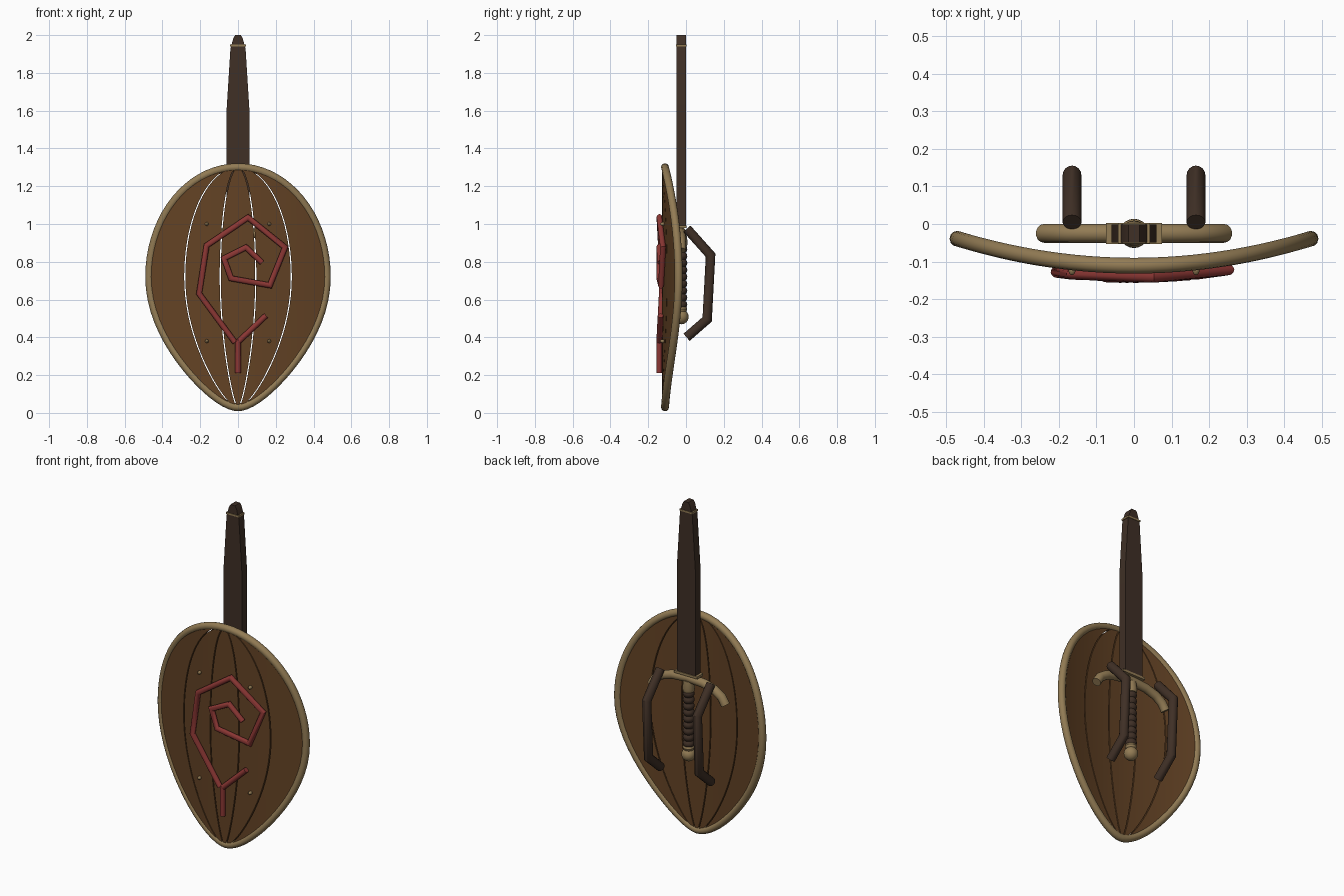
import bpy, bmesh, math
from mathutils import Vector

if "Cube" in bpy.data.objects:
    bpy.data.objects.remove(bpy.data.objects["Cube"])


def material(name, color):
    m = bpy.data.materials.new(name)
    m.diffuse_color = (*color, 1)
    m.use_nodes = True
    m.node_tree.nodes["Principled BSDF"].inputs["Base Color"].default_value = m.diffuse_color
    return m


WOOD = material("brown_wood", (0.125, 0.055, 0.018))
BRASS = material("tan_brass", (0.29, 0.20, 0.09))
RED = material("red_paint", (0.26, 0.038, 0.034))
LEATHER = material("dark_leather", (0.05, 0.029, 0.019))


def finish(bm, name, mat, angle=40):
    bmesh.ops.recalc_face_normals(bm, faces=bm.faces)
    mesh = bpy.data.meshes.new(name)
    bm.to_mesh(mesh)
    bm.free()
    mesh.materials.append(mat)
    ob = bpy.data.objects.new(name, mesh)
    bpy.context.collection.objects.link(ob)
    bpy.ops.object.select_all(action='DESELECT')
    ob.select_set(True)
    bpy.context.view_layer.objects.active = ob
    bpy.ops.object.shade_smooth_by_angle(angle=math.radians(angle))
    return ob


def sweep(name, path, r, ref, mat, sides=12, closed=False):
    """Round tube with mitred corners along a nearly planar path."""
    pts = [Vector(p) for p in path]
    ref, n = Vector(ref).normalized(), len(pts)
    bm, rings = bmesh.new(), []
    for i, p in enumerate(pts):
        before = pts[i - 1] if i or closed else None
        after = pts[(i + 1) % n] if i < n - 1 or closed else None
        d0 = (p - before).normalized() if before else (after - p).normalized()
        d1 = (after - p).normalized() if after else d0
        t = (d0 + d1).normalized()
        side = t.cross(ref).normalized()
        up = side.cross(t)
        miter = 1 / max(0.5, t.dot(d0))
        ring = []
        for k in range(sides):
            a = 2 * math.pi * k / sides
            ring.append(bm.verts.new(p + r * (math.cos(a) * up + math.sin(a) * miter * side)))
        rings.append(ring)
    for i in range(n if closed else n - 1):
        a, b = rings[i], rings[(i + 1) % n]
        for k in range(sides):
            j = (k + 1) % sides
            bm.faces.new((a[k], a[j], b[j], b[k]))
    if not closed:
        bm.faces.new(rings[0])
        bm.faces.new(rings[-1])
    return finish(bm, name, mat)


def lathe(name, profile, center, mat, sides=20):
    """Revolve (radius, z) pairs about a vertical axis."""
    bm = bmesh.new()
    rings = [[bm.verts.new((center[0] + r * math.cos(2 * math.pi * k / sides),
                            center[1] + r * math.sin(2 * math.pi * k / sides), z))
              for k in range(sides)] for r, z in profile]
    for a, b in zip(rings, rings[1:]):
        for k in range(sides):
            j = (k + 1) % sides
            bm.faces.new((a[k], a[j], b[j], b[k]))
    bm.faces.new(rings[0])
    bm.faces.new(rings[-1])
    return finish(bm, name, mat)


def ball(name, loc, r, mat, scale=(1, 1, 1), seg=16):
    bm = bmesh.new()
    bmesh.ops.create_uvsphere(bm, u_segments=seg, v_segments=seg // 2 + 2, radius=r)
    bmesh.ops.scale(bm, vec=scale, verts=bm.verts)
    bmesh.ops.translate(bm, vec=loc, verts=bm.verts)
    return finish(bm, name, mat)


def box(name, loc, size, mat):
    bm = bmesh.new()
    bmesh.ops.create_cube(bm, size=1)
    bmesh.ops.scale(bm, vec=size, verts=bm.verts)
    bmesh.ops.translate(bm, vec=loc, verts=bm.verts)
    return finish(bm, name, mat)


# Shield shape: rounded top, more pointed bottom, bowed back at the sides
MID, TOP, BOTTOM = 0.72, 1.30, 0.03


def half_width(z):
    t = min(1, (z - MID) / (TOP - MID) if z > MID else (MID - z) / (MID - BOTTOM))
    ellipse = math.sqrt(max(0, 1 - t * t))
    if z > MID:
        return 0.47 * ellipse
    return 0.235 * (ellipse + math.cos(t * math.pi / 2))


def bow(x):
    return -0.111 + 0.325 * x * x


# Rim
outline = []
for i in range(72):
    a = 2 * math.pi * i / 72
    s = math.sin(a)
    z = MID + s * ((TOP - MID) if s > 0 else (MID - BOTTOM))
    x = math.copysign(half_width(z), math.cos(a))
    outline.append((x, bow(x), z))
sweep("shield_rim", outline, 0.021, (0, 1, 0), BRASS, 12, True)

# Five planks meeting at the shield tips, with narrow gaps
ROWS, COLS, GAP = 40, 4, 0.003
for p in range(5):
    u0, u1 = -1 + 0.4 * p, -0.6 + 0.4 * p
    bm, layers = bmesh.new(), []
    for off in (-0.015, 0.013):
        grid = []
        for i in range(ROWS + 1):
            z = 0.665 - 0.63 * math.cos(math.pi * i / ROWS)
            w = half_width(z)
            g = min(GAP, 0.1 * w)
            a, b = u0 * w + g, u1 * w - g
            xs = [a + (b - a) * c / COLS for c in range(COLS + 1)]
            grid.append([bm.verts.new((x, bow(x) + off, z)) for x in xs])
        for i in range(ROWS):
            for c in range(COLS):
                bm.faces.new((grid[i][c], grid[i][c + 1], grid[i + 1][c + 1], grid[i + 1][c]))
        layers.append(grid)
    f, k = layers
    for i in range(ROWS):
        for c in (0, COLS):
            bm.faces.new((f[i][c], f[i + 1][c], k[i + 1][c], k[i][c]))
    for c in range(COLS):
        for i in (0, ROWS):
            bm.faces.new((f[i][c], f[i][c + 1], k[i][c + 1], k[i][c]))
    finish(bm, f"shield_plank_{p + 1}", WOOD)

# Red spiral emblem lying on the planks
emblem = {
    "emblem_stem": [(0, 0.21), (0, 0.385)],
    "emblem_branch": [(0, 0.375), (0.148, 0.515)],
    "emblem_spiral": [(-0.016, 0.373), (-0.206, 0.632), (-0.166, 0.886), (0.053, 1.034),
                      (0.249, 0.876), (0.169, 0.675), (-0.037, 0.712), (-0.074, 0.818),
                      (0.042, 0.876), (0.127, 0.796)],
}
for name, pts in emblem.items():
    sweep(name, [(x, bow(x) - 0.031, z) for x, z in pts], 0.015, (0, 1, 0), RED, 12)

# Rivets
for x in (-0.165, 0.165):
    for z in (0.38, 1.0):
        ball("rivet", (x, bow(x) - 0.019, z), 0.01, BRASS, (1, 1.6, 1), 10)

# Arm straps on the back
for side, x in (("left", -0.165), ("right", 0.165)):
    sweep(f"arm_strap_{side}", [(x, 0.005, 0.975), (x, 0.13, 0.835), (x, 0.112, 0.495),
                                (x, 0.003, 0.4)], 0.025, (1, 0, 0), LEATHER, 16)

# Sword scabbard: tapered flat profile pushed through its thickness
AX = -0.025
right = [(0.06, 0.98), (0.06, 1.61), (0.04, 1.93), (0.034, 1.95), (0.024, 1.985), (0.015, 2.0)]
profile = right + [(-x, z) for x, z in reversed(right)]
bm = bmesh.new()
face = bm.faces.new([bm.verts.new((x, AX - 0.024, z)) for x, z in profile])
new = bmesh.ops.extrude_face_region(bm, geom=[face])["geom"]
bmesh.ops.translate(bm, vec=(0, 0.048, 0), verts=[v for v in new if isinstance(v, bmesh.types.BMVert)])
finish(bm, "scabbard", LEATHER, 20)
box("scabbard_throat_band", (0, AX, 0.985), (0.15, 0.056, 0.014), BRASS)
box("scabbard_tip_band", (0, AX, 1.944), (0.084, 0.054, 0.01), BRASS)

# Crossguard drooping at both ends
arc = [(0.24, 0.86), (0.215, 0.9), (0.17, 0.93), (0.1, 0.95)]
guard = [(-x, AX, z) for x, z in arc] + [(0, AX, 0.957)] + [(x, AX, z) for x, z in reversed(arc)]
sweep("crossguard", guard, 0.025, (0, 1, 0), BRASS, 14)

# Ribbed grip, collars and pommel
ribs = 9
step = 0.33 / ribs
grip = []
for i in range(ribs):
    z = 0.555 + i * step
    grip += [(0.023, z), (0.03, z + step * 0.25), (0.032, z + step * 0.5), (0.03, z + step * 0.75)]
grip.append((0.023, 0.885))
lathe("grip", grip, (0, AX), LEATHER)
lathe("grip_upper_collar", [(0.03, 0.88), (0.034, 0.9), (0.028, 0.945)], (0, AX), BRASS)
lathe("grip_lower_collar", [(0.026, 0.535), (0.032, 0.55), (0.026, 0.565)], (0, AX), BRASS)
ball("pommel", (0, AX, 0.508), 0.039, BRASS, seg=20)
